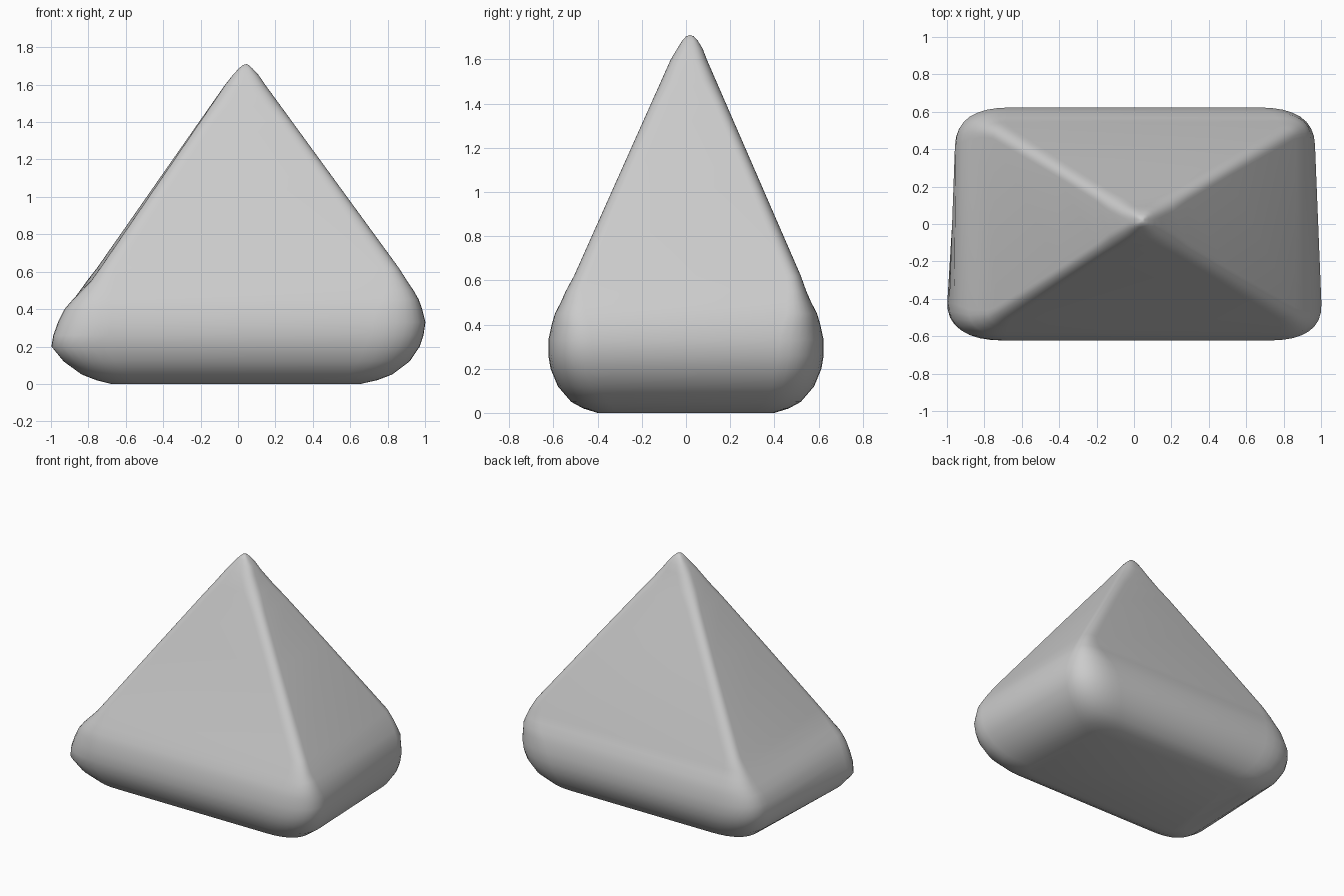
import bpy, bmesh
from mathutils import Vector

if "Cube" in bpy.data.objects:
    bpy.data.objects.remove(bpy.data.objects["Cube"])

SEG = 8  # segments per rounded corner
APEX = Vector((.046, .018, 1.71))

# Base: z, front-left x, back-left x, right x, half depth, corner rounding
BASE = [
    (0.00, -.68, -.67, .66, .40, .17),
    (0.02, -.76, -.74, .75, .465, .21),
    (0.05, -.84, -.81, .83, .52, .24),
    (0.12, -.94, -.89, .925, .58, .28),
    (0.20, -1.01, -.935, .98, .613, .30),
    (0.26, -.995, -.95, 1.0, .623, .30),
    (0.33, -.965, -.95, 1.01, .623, .29),
    (0.40, -.93, -.915, .99, .608, .25),
    (0.45, -.885, -.88, .97, .593, .20),
    (0.50, -.835, -.845, .94, .567, .16),
    (0.55, -.785, -.81, .905, .545, .12),
]
# Tip: z, half width, half depth, rounding
TIP = [(1.65, .07, .057, .06), (1.685, .038, .035, .035), (1.705, .016, .017, .015)]


def outline(corners, rx, ry):
    """Four-sided outline with curved corners."""
    pts = []
    for i, p in enumerate(corners):
        r_in, r_out = (ry, rx) if i % 2 == 0 else (rx, ry)
        a = p + (corners[i - 1] - p).normalized() * r_in
        b = p + (corners[(i + 1) % 4] - p).normalized() * r_out
        for k in range(SEG + 1):
            t = k / SEG
            pts.append(a * (1 - t) ** 2 + p * 2 * t * (1 - t) + b * t * t)
    return pts


def quad(z, fl, bl, fr, br, yf, yb):
    return [Vector(p) for p in ((fl, yf, z), (fr, yf, z), (br, yb, z), (bl, yb, z))]


rings = []
# Bulging base, slightly narrower at the back
for z, fl, bl, r, d, c in BASE:
    back = r * (.95 if z < .35 else .95 + (z - .35) * .22)
    rings.append(outline(quad(z, fl, bl, r, back, -d, d), c, c * .68))

# Straight pyramid sides
low = quad(.62, -.735, -.755, .86, .86, -.507, .52)
high = quad(1.6, -.066, -.07, .145, .145, -.069, .094)
for t, c in ((0, .09), (.5, .075), (.8, .075), (.9, .09), (1, .08)):
    rings.append(outline([a.lerp(b, t) for a, b in zip(low, high)], c, c * .72))

# Rounded tip
for z, w, d, c in TIP:
    x, y = APEX.x - .005, APEX.y
    rings.append(outline(quad(z, x - w, x - w, x + w, x + w, y - d, y + d), c, c * .85))

# Skin the outlines
bm = bmesh.new()
loops = [[bm.verts.new(p) for p in ring] for ring in rings]
n = len(loops[0])
for a, b in zip(loops, loops[1:]):
    for i in range(n):
        j = (i + 1) % n
        bm.faces.new((a[i], a[j], b[j], b[i]))

# Flat underside and blunt tip
bm.faces.new(loops[0][::-1])
tip = bm.verts.new(APEX)
for i in range(n):
    bm.faces.new((loops[-1][i], loops[-1][(i + 1) % n], tip))
bmesh.ops.recalc_face_normals(bm, faces=bm.faces)

mesh = bpy.data.meshes.new("rounded_pyramid")
bm.to_mesh(mesh)
bm.free()
obj = bpy.data.objects.new("rounded_pyramid", mesh)
bpy.context.collection.objects.link(obj)
bpy.context.view_layer.objects.active = obj
obj.select_set(True)
bpy.ops.object.shade_smooth_by_angle(angle=1.0)
